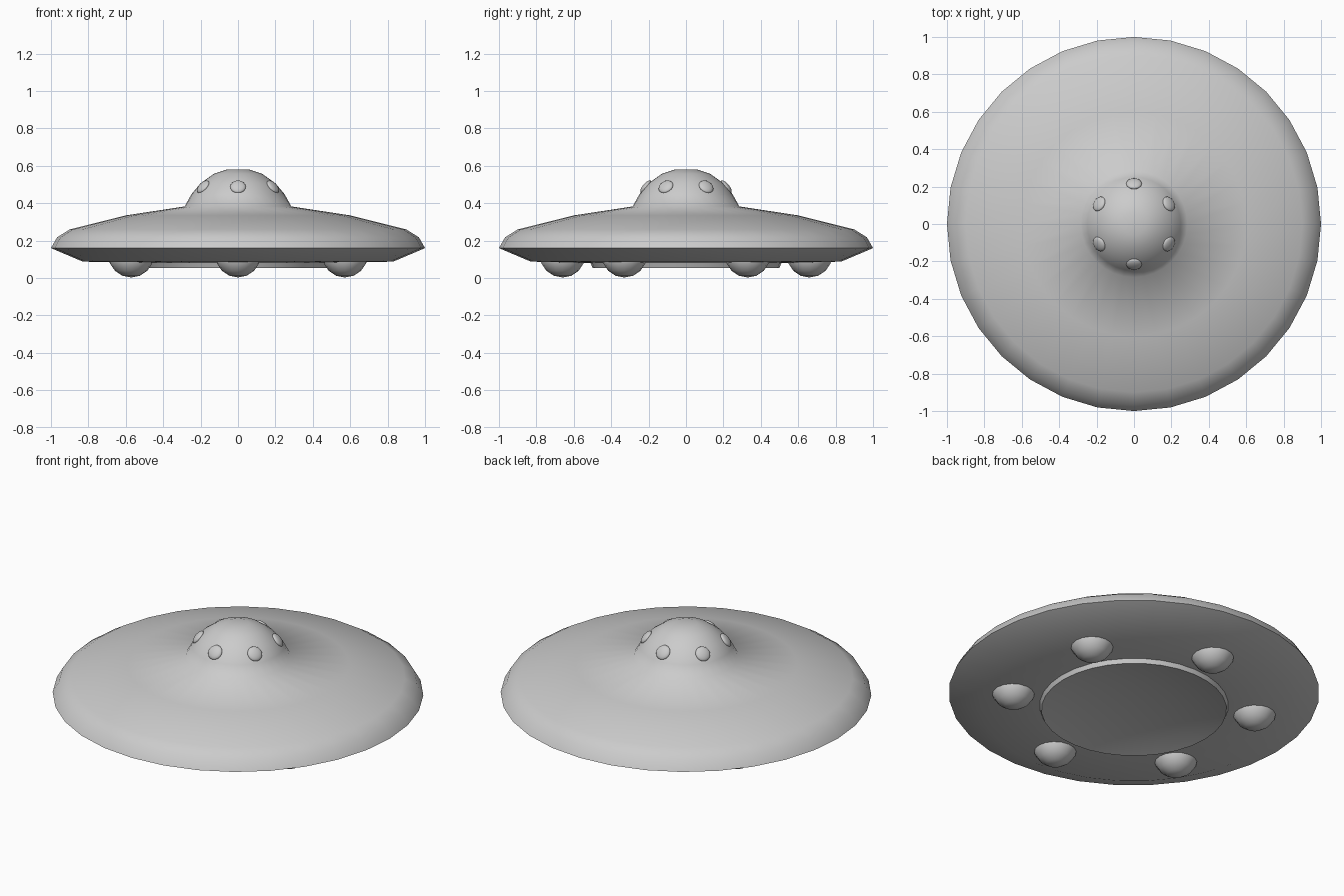
import bpy, bmesh, math
from mathutils import Vector

if "Cube" in bpy.data.objects:
    bpy.data.objects.remove(bpy.data.objects["Cube"])


def smooth(obj, angle):
    bpy.ops.object.select_all(action='DESELECT')
    bpy.context.view_layer.objects.active = obj
    obj.select_set(True)
    bpy.ops.object.shade_smooth_by_angle(angle=math.radians(angle))


def lathe(name, profile, segments=32, angle=60):
    """Revolve (radius, z) points around the z axis."""
    bm = bmesh.new()
    verts = [bm.verts.new((r, 0, z)) for r, z in profile]
    edges = [bm.edges.new(pair) for pair in zip(verts, verts[1:])]
    bmesh.ops.spin(bm, geom=verts + edges, axis=(0, 0, 1), cent=(0, 0, 0),
                   angle=math.tau, steps=segments)
    bmesh.ops.remove_doubles(bm, verts=bm.verts[:], dist=0.0005)
    bmesh.ops.recalc_face_normals(bm, faces=bm.faces[:])
    mesh = bpy.data.meshes.new(name)
    bm.to_mesh(mesh)
    bm.free()
    obj = bpy.data.objects.new(name, mesh)
    bpy.context.collection.objects.link(obj)
    smooth(obj, angle)
    return obj


def ball(name, location, scale, direction=(0, 0, 1)):
    """Sphere scaled per axis, with its local z along direction."""
    rot = Vector(direction).to_track_quat('Z', 'Y').to_euler()
    bpy.ops.mesh.primitive_uv_sphere_add(segments=16, ring_count=8, radius=1,
                                         location=location, rotation=rot)
    obj = bpy.context.object
    obj.name = name
    obj.scale = scale
    smooth(obj, 60)


# Saucer hull and cabin dome in one skin, with a raised lip and dish underneath
lathe("saucer_hull", [
    (0, 0.58), (0.06, 0.58), (0.13, 0.557), (0.20, 0.507), (0.25, 0.447),
    (0.285, 0.383), (0.60, 0.335), (0.90, 0.26), (0.967, 0.218), (1.0, 0.16),
    (0.83, 0.088), (0.51, 0.08), (0.50, 0.055), (0.40, 0.08), (0.20, 0.107),
    (0, 0.115)])

# Six portholes on the dome and six landing pods under the hull
for i in range(6):
    a = math.radians(30 + 60 * i)
    c, s = math.cos(a), math.sin(a)
    ball(f"porthole_{i + 1}", (0.215 * c, 0.215 * s, 0.488),
         (0.042, 0.042, 0.017), (0.77 * c, 0.77 * s, 0.64))
    ball(f"landing_pod_{i + 1}", (0.66 * c, 0.66 * s, 0.125),
         (0.122, 0.122, 0.122))
